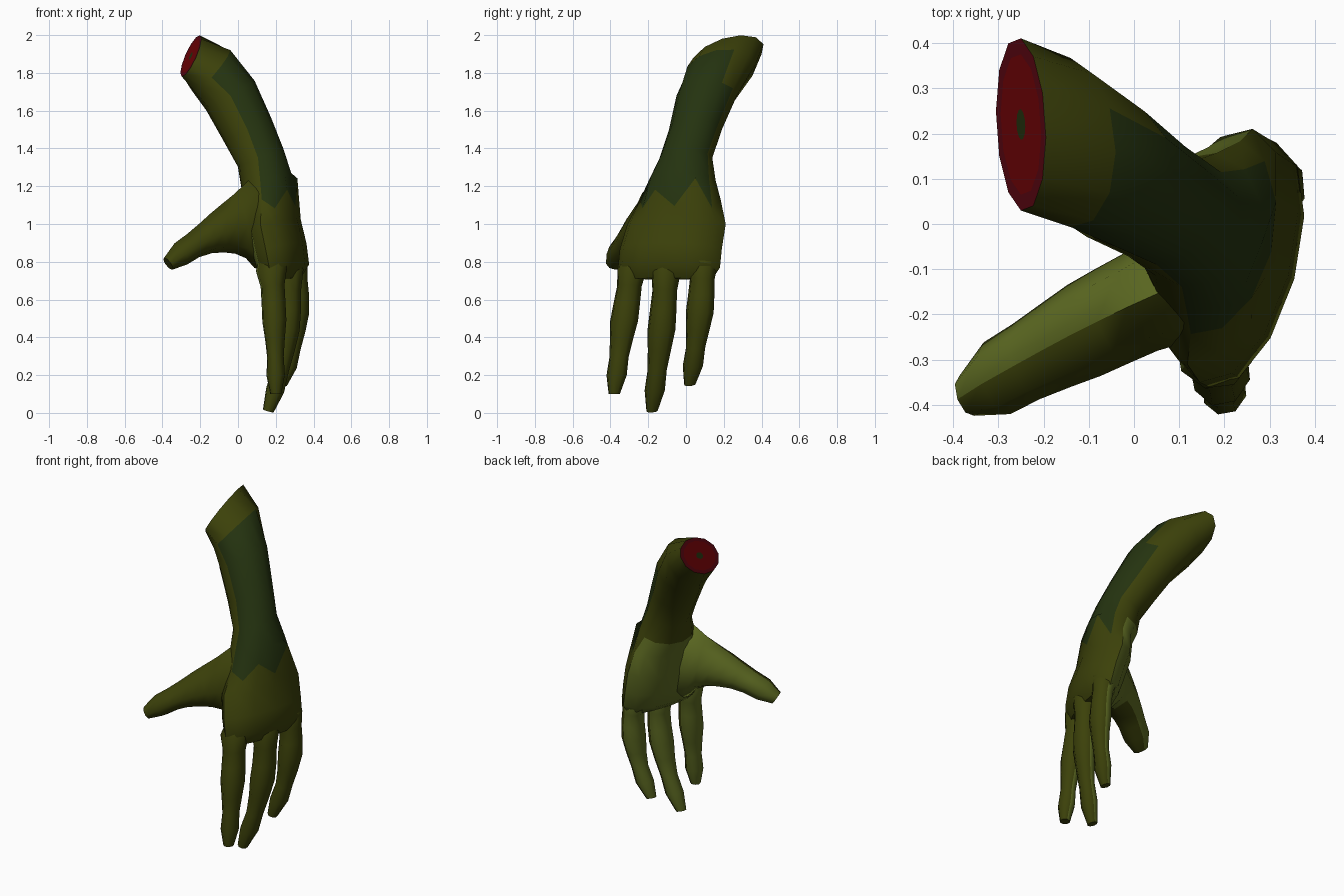
import bpy, bmesh
from math import sin, cos, pi, radians
from mathutils import Vector

if "Cube" in bpy.data.objects:
    bpy.data.objects.remove(bpy.data.objects["Cube"])


def material(name, red, green, blue):
    mat = bpy.data.materials.new(name)
    mat.use_nodes = True
    colour = (red, green, blue, 1)
    mat.diffuse_color = colour
    mat.node_tree.nodes["Principled BSDF"].inputs["Base Color"].default_value = colour
    return mat


materials = [material("olive skin", .045, .053, .003),
             material("dark green skin", .018, .033, .005),
             material("pale palm skin", .11, .145, .016),
             material("dark red rim", .11, .002, .006),
             material("red flesh", .17, .001, .002)]
OLIVE, DARK, PALE, RIM, FLESH = range(len(materials))
PALM_SIDE = Vector((-.7, .7, 0))
KNUCKLE_LINE = Vector((.25, .97, 0))


def skin_colour(face):
    return PALE if face.normal.dot(PALM_SIDE) > .45 else OLIVE


def loft(bm, centres, acrosses, widths, depths, sides):
    """Bridge elliptical rings that follow a path; returns rings and bands of faces."""
    rings, bands = [], []
    last = len(centres) - 1
    for i, centre in enumerate(centres):
        along = centres[min(i + 1, last)] - centres[max(i - 1, 0)]
        across = acrosses[i].normalized()
        outward = along.cross(across).normalized()
        turns = [2 * pi * k / sides for k in range(sides)]
        rings.append([bm.verts.new(centre + across * widths[i] * sin(turn)
                                   + outward * depths[i] * cos(turn)) for turn in turns])
    for upper, lower in zip(rings, rings[1:]):
        bands.append([bm.faces.new((upper[k - 1], upper[k], lower[k], lower[k - 1]))
                      for k in range(sides)])
    return rings, bands


def finish(bm, name):
    mesh = bpy.data.meshes.new(name)
    bm.to_mesh(mesh)
    bm.free()
    for mat in materials:
        mesh.materials.append(mat)
    part = bpy.data.objects.new(name, mesh)
    bpy.context.collection.objects.link(part)
    bpy.ops.object.select_all(action='DESELECT')
    bpy.context.view_layer.objects.active = part
    part.select_set(True)
    bpy.ops.object.shade_smooth_by_angle(angle=radians(55))


def close_and_orient(bm, rings):
    caps = [bm.faces.new(rings[0]), bm.faces.new(rings[-1])]
    bmesh.ops.recalc_face_normals(bm, faces=bm.faces)
    bm.normal_update()
    return caps


def digit(name, base, bend, tip, width, depth, across=KNUCKLE_LINE, knobbly=.12,
          tip_depth=.05, root=.5, steps=8):
    """Tapering digit along a curve, swollen at its joints and blunt at the tip."""
    base, bend, tip = Vector(base), Vector(bend), Vector(tip)
    centres, widths, depths = [], [], []
    for i in range(steps + 1):
        t = i / steps
        s = 1 - t
        centres.append(base * s * s + bend * 2 * s * t + tip * t * t)
        swell = 1 + knobbly * cos(4 * pi * t)
        if i == 0:
            swell = root
        if i == steps:
            swell = .6
        widths.append(width * (1 - .4 * t) * swell)
        depths.append((tip_depth + (depth - tip_depth) * s ** 2.5) * swell)
    bm = bmesh.new()
    rings, bands = loft(bm, centres, [across] * len(centres), widths, depths, sides=8)
    close_and_orient(bm, rings)
    for face in bm.faces:
        face.material_index = skin_colour(face)
    finish(bm, name)


def forearm_and_palm():
    # Stations from the cut end to the knuckles: centre, half width, half depth
    stations = [((-.25, .22, 1.89), .2, .11),
                ((-.14, .18, 1.81), .19, .15),
                ((-.04, .11, 1.68), .16, .15),
                ((.05, .05, 1.5), .14, .14),
                ((.12, 0, 1.35), .14, .13),
                ((.15, -.02, 1.23), .18, .14),
                ((.18, -.03, 1.13), .22, .13),
                ((.19, -.05, 1), .27, .13),
                ((.22, -.08, .87), .28, .13),
                ((.24, -.09, .77), .28, .12),
                ((.24, -.1, .71), .25, .07)]
    centres = [Vector(s[0]) for s in stations]
    # The hand twists gradually below the forearm, and the cut end leans
    acrosses = []
    for centre in centres:
        twist = .27 * min(max((1.5 - centre.z) / .4, 0), 1)
        acrosses.append(Vector((sin(twist), cos(twist), max(centre.z - 1.7, 0) * 1.7)))
    bm = bmesh.new()
    rings, bands = loft(bm, centres, acrosses, [s[1] for s in stations],
                        [s[2] for s in stations], sides=12)
    # Jagged lower edge of the dark patch on the back of the wrist
    wrist = 6
    for k in range(-2, 3):
        rings[wrist][k].co.z += .06 + .03 * k if k % 2 else -.06
    cut_end = close_and_orient(bm, rings)[0]
    for i, band in enumerate(bands):
        for k, face in enumerate(band):
            if i >= wrist - 1:
                face.material_index = skin_colour(face)
            if 1 <= i < wrist and (k < min(i + 1, 3) or k > 9):
                face.material_index = DARK
    # Wound: concentric bands around a small core
    middle = cut_end.calc_center_median()
    for scale, outer, inner in ((.82, RIM, FLESH), (.22, FLESH, DARK)):
        cut_end.material_index = outer
        bmesh.ops.inset_individual(bm, faces=[cut_end], thickness=.001)
        for vert in cut_end.verts:
            vert.co = middle + (vert.co - middle) * scale
        cut_end.material_index = inner
    finish(bm, "forearm_and_palm")


forearm_and_palm()
digit("index_finger", (.17, -.27, .85), (.2, -.33, .5), (.2, -.38, .1), .085, .1)
digit("middle_finger", (.25, -.1, .85), (.32, -.12, .45), (.16, -.18, .01), .085, .1)
digit("ring_finger", (.27, .09, .87), (.38, .09, .55), (.23, .02, .15), .085, .09)
digit("thumb", (.13, -.12, 1), (-.1, -.22, 1.01), (-.37, -.38, .79), .13, .3,
      across=Vector((-.35, .94, 0)), knobbly=.03, tip_depth=.065, root=.8)
